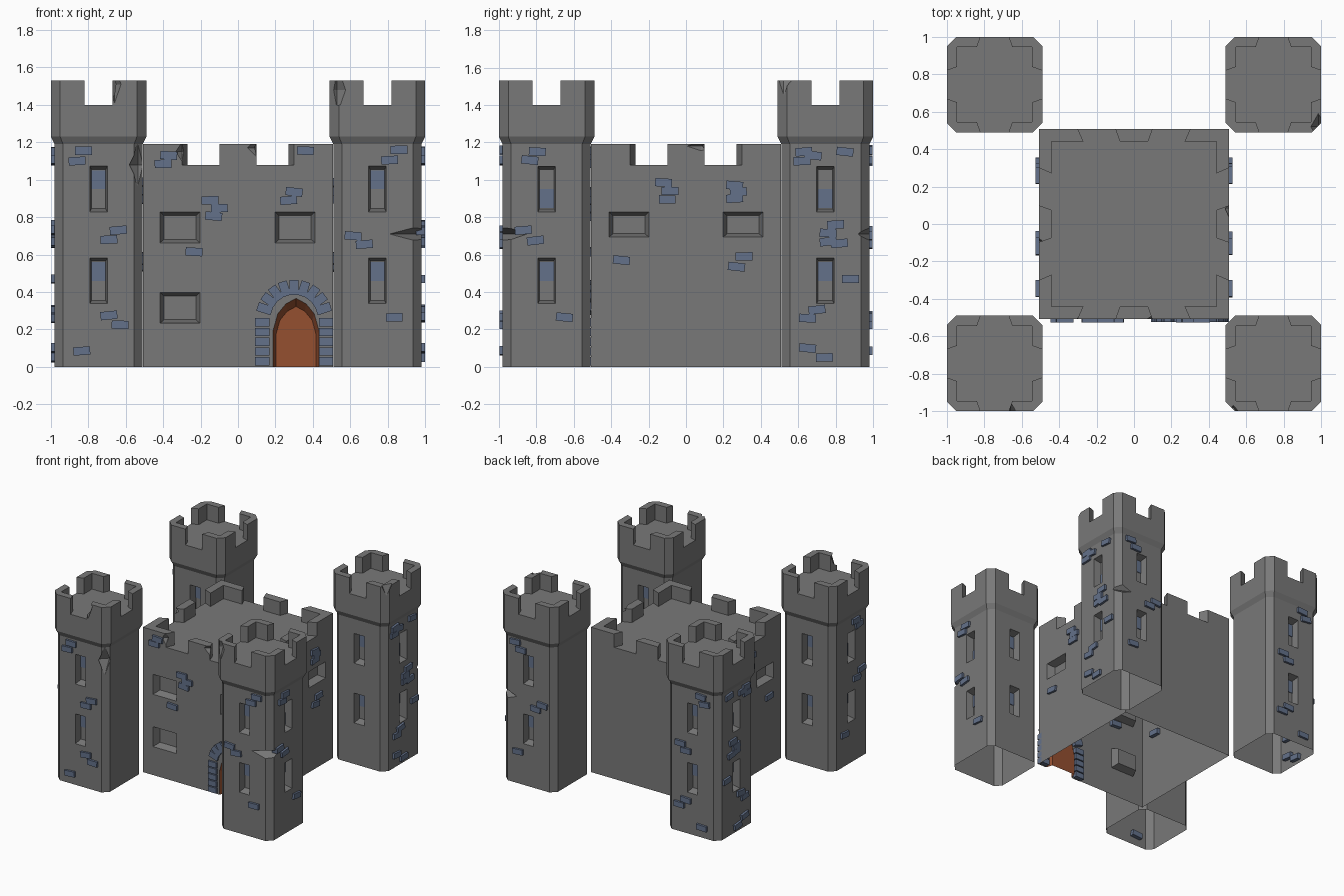
import bpy, bmesh, math, random
from mathutils import Vector, Matrix

if "Cube" in bpy.data.objects:
    bpy.data.objects.remove(bpy.data.objects["Cube"])
random.seed(3)


def material(name, rgb):
    m = bpy.data.materials.new(name)
    m.diffuse_color = (*rgb, 1)
    m.use_nodes = True
    m.node_tree.nodes["Principled BSDF"].inputs["Base Color"].default_value = m.diffuse_color
    return m


STONE = material("grey_stone", (0.19, 0.19, 0.19))
BRICK = material("blue_grey_brick", (0.125, 0.165, 0.255))
WOOD = material("brown_door", (0.30, 0.08, 0.03))


def loft(bm, rings):
    """Closed solid through rings of points."""
    vs = [[bm.verts.new(p) for p in r] for r in rings]
    n = len(vs[0])
    for a, b in zip(vs, vs[1:]):
        for i in range(n):
            bm.faces.new((a[i], a[(i + 1) % n], b[(i + 1) % n], b[i]))
    bm.faces.new(vs[0][::-1])
    bm.faces.new(vs[-1])


def prism(bm, pts, z0, z1, rot=0, off=(0, 0)):
    m = Matrix.Translation((*off, 0)) @ Matrix.Rotation(rot * math.pi / 2, 4, 'Z')
    loft(bm, [[m @ Vector((x, y, z)) for x, y in pts] for z in (z0, z1)])


def block(bm, side, u, z, outer, inner, off=(0, 0), tilt=0.0):
    """Tapered block on a wall; outer/inner = (distance, half width, half height)."""
    m = Matrix.Translation((*off, 0)) @ Matrix.Rotation(side * math.pi / 2, 4, 'Z')
    c, s = math.cos(tilt), math.sin(tilt)
    loft(bm, [[m @ Vector((u + a * w * c - b * h * s, -d, z + a * w * s + b * h * c))
               for a, b in ((-1, -1), (1, -1), (1, 1), (-1, 1))] for d, w, h in (inner, outer)])


def dent(bm, loc, size):
    bmesh.ops.create_uvsphere(bm, u_segments=4, v_segments=2, radius=1,
                              matrix=Matrix.Translation(loc) @ Matrix.Diagonal((*size, 1)))


def finish(bm, name, mat):
    bmesh.ops.recalc_face_normals(bm, faces=bm.faces)
    me = bpy.data.meshes.new(name)
    bm.to_mesh(me)
    bm.free()
    ob = bpy.data.objects.new(name, me)
    bpy.context.collection.objects.link(ob)
    me.materials.append(mat)
    return ob


def carve(ob, cut_bm):
    """Subtract cutters, then leave the underside open."""
    if len(cut_bm.faces):
        cutter = finish(cut_bm, "cutter", STONE)
        cutter.hide_render = True
        md = ob.modifiers.new("cut", 'BOOLEAN')
        md.object, md.operation, md.solver = cutter, 'DIFFERENCE', 'EXACT'
        dg = bpy.context.evaluated_depsgraph_get()
        me = bpy.data.meshes.new_from_object(ob.evaluated_get(dg))
        ob.modifiers.clear()
        ob.data = me
        bpy.data.objects.remove(cutter)
    me = ob.data
    bm = bmesh.new()
    bm.from_mesh(me)
    low = min(v.co.z for v in bm.verts)
    bmesh.ops.delete(bm, geom=[f for f in bm.faces if all(v.co.z < low + 1e-4 for v in f.verts)],
                     context='FACES')
    bm.to_mesh(me)
    bm.free()


def octagon(h, c):
    return [(h - c, -h), (h, c - h), (h, h - c), (h - c, h), (c - h, h), (-h, h - c), (-h, c - h), (c - h, -h)]


bricks = bmesh.new()


def brick(side, u, z, d, off=(0, 0), w=0.045, h=0.022, tilt=None, out=0.018):
    t = random.uniform(-0.12, 0.12) if tilt is None else tilt
    block(bricks, side, u, z, (d + out, w, h), (d - 0.03, w, h), off, t)


# Keep body with window recesses, door arch and chips
bm = bmesh.new()
K = 0.508
prism(bm, [(-K, -K), (K, -K), (K, K), (-K, K)], 0, 1.08)
cut = bmesh.new()
for side, u, z, h in ((0, -.31, .745, .085), (0, .305, .745, .085), (0, -.31, .315, .085),
                      (1, -.305, .76, .07), (1, .305, .76, .07),
                      (3, -.305, .76, .07), (3, .305, .76, .07)):
    e = 0.01
    block(cut, side, u, z, (K + e, .11, h), (K - .06, .085, h - .022))
arch = [(-.125, -.05), (.125, -.05), (.125, .2), (.10, .29), (.055, .345), (0, .375),
        (-.055, .345), (-.10, .29), (-.125, .2)]
loft(cut, [[(.31 + x * s, y, z * (s if z > 0 else 1)) for x, z in arch]
           for y, s in ((-K - .01, 1), (-K + .05, .86))])
keep = finish(bm, "keep_walls", STONE)
carve(keep, cut)
keep.data.materials.append(WOOD)
for p in keep.data.polygons:
    c = p.center
    if .15 < c.x < .46 and c.z < .4 and -K + .002 < c.y < -.44:
        p.material_index = 1

# Keep battlements
bm = bmesh.new()
for k in range(4):
    prism(bm, [(.3, K), (K, K), (K, .3), (.44, .27), (.44, .44), (.27, .44)], 1.08, 1.19, k)
    prism(bm, [(-.1, K), (.1, K), (.075, .44), (-.075, .44)], 1.08, 1.19, k)
cut = bmesh.new()
dent(cut, (-.30, -.515, 1.15), (.04, .04, .06))
dent(cut, (.10, -.515, 1.17), (.06, .04, .06))
dent(cut, (.515, .08, 1.18), (.04, .09, .03))
dent(cut, (-.515, -.09, 1.17), (.04, .03, .05))
carve(finish(bm, "keep_battlements", STONE), cut)

# Loose bricks on the keep
for u, z in ((-.37, 1.13), (-.40, 1.085), (.36, 1.155), (-.15, .89), (-.10, .848), (-.13, .805),
             (.30, .935), (.27, .89), (-.235, .615)):
    brick(0, u, z, K)
for u, z in ((-.12, .985), (-.085, .94), (-.10, .895), (.26, .97), (.28, .935), (.26, .90),
             (-.345, .57), (.31, .59), (.27, .535)):
    brick(1, u, z, K)
    brick(3, -u, z, K)

# Bricks framing the door
for s in (-1, 1):
    for i in range(5):
        brick(0, .30 + s * .17, .03 + i * .052, K, w=.038, h=.022, tilt=0, out=.015)
for i in range(9):
    a = math.radians(18 + i * 18)
    brick(0, .30 + .165 * math.cos(a), .26 + .165 * math.sin(a), K, w=.04, h=.024, tilt=a, out=.015)

# Corner towers
T, C, B = 0.745, 0.255, 0.235
FRONT = {-1: ((-.08, 1.155), (-.115, 1.1), (.105, .73), (.055, .68), (.055, .275), (.115, .225), (-.09, .085)),
         1: ((.115, 1.16), (.065, 1.105), (-.13, .70), (-.07, .655), (.09, .265))}
SIDE = {-1: ((-.05, 1.15), (-.09, 1.105), (-.125, .73), (-.06, .675), (.095, .265)),
        1: ((-.115, 1.15), (-.065, 1.13), (-.125, 1.10), (.105, 1.15), (.055, .76), (.015, .715), (.075, .66),
            (.015, .67), (.135, .47), (-.045, .305), (-.095, .26), (-.095, .10), (-.005, .05))}
DENTS = {(1, -1): ((.98, -.98, .71), (.17, .13, .045)), (1, 1): ((.98, .98, .71), (.13, .06, .05)),
         (-1, -1): ((-.535, -.965, 1.08), (.06, .06, .12))}
CHIPS = {(1, -1): ((.53, -1.0, 1.48), (.045, .05, .13)), (1, 1): ((.985, .52, 1.53), (.04, .07, .08)),
         (-1, -1): ((-.66, -1.0, 1.51), (.035, .06, .10))}
panes = bmesh.new()
for sx in (-1, 1):
    for sy in (-1, 1):
        off = (sx * T, sy * T)
        tag = ("front" if sy < 0 else "back") + ("_left" if sx < 0 else "_right")
        # shaft flaring into the crown
        bm = bmesh.new()
        loft(bm, [[(x + off[0], y + off[1], z) for x, y in octagon(h, c)] for z, h, c in
                  ((0, B, .045), (1.19, B, .045), (1.23, C, .05), (1.40, C, .05))])
        cut = bmesh.new()
        for side in (0, 2, 1 if sx > 0 else 3):
            for z in (.95, .46):
                block(cut, side, 0, z, (B + .01, .048, .125), (B - .06, .038, .105), off)
                # blue half pane at the back of the window
                up = 1 if side in (0, 2) or z < .5 else -1
                block(panes, side, 0, z + up * .05, (B - .055, .038, .05), (B - .061, .038, .05), off)
        if (sx, sy) in DENTS:
            dent(cut, *DENTS[sx, sy])
        carve(finish(bm, "tower_" + tag, STONE), cut)
        # crown battlements
        bm = bmesh.new()
        for k in range(4):
            prism(bm, [(.075, C), (.205, C), (C, .205), (C, .075), (.2, .095), (.2, .2), (.095, .2)],
                  1.40, 1.53, k, off)
        cut = bmesh.new()
        if (sx, sy) in CHIPS:
            dent(cut, *CHIPS[sx, sy])
        carve(finish(bm, "tower_battlements_" + tag, STONE), cut)
        # loose bricks on the outer faces
        for u, z in FRONT[sx]:
            brick(0 if sy < 0 else 2, u if sy < 0 else -u, z, B, off)
        for u, z in SIDE[sy]:
            brick(1 if sx > 0 else 3, u if sx > 0 else -u, z, B, off)

finish(panes, "window_panes", BRICK)
finish(bricks, "wall_bricks", BRICK)
